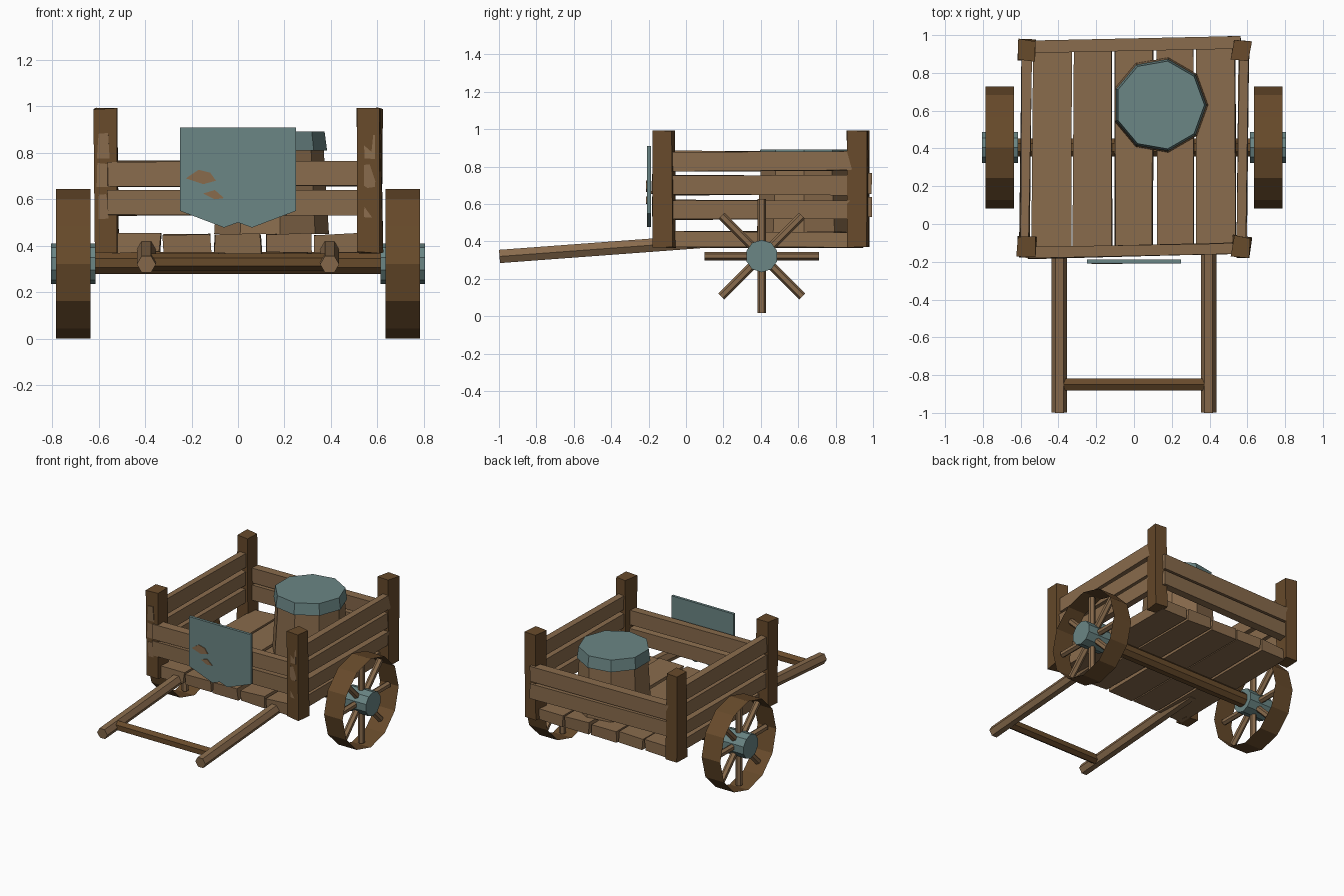
import bpy, bmesh, math, random
from mathutils import Vector, Matrix

if "Cube" in bpy.data.objects:
    bpy.data.objects.remove(bpy.data.objects["Cube"])

random.seed(4)


def material(name, rgb):
    m = bpy.data.materials.new(name)
    m.diffuse_color = (*rgb, 1)
    m.use_nodes = True
    m.node_tree.nodes["Principled BSDF"].inputs["Base Color"].default_value = m.diffuse_color
    return m


WOOD = material("light wood", (0.25, 0.148, 0.073))
DARK = material("dark wood", (0.137, 0.069, 0.024))
TEAL = material("teal metal", (0.145, 0.238, 0.234))


def finish(bm, name, mat):
    bmesh.ops.recalc_face_normals(bm, faces=bm.faces)
    me = bpy.data.meshes.new(name)
    bm.to_mesh(me)
    bm.free()
    me.materials.append(mat)
    ob = bpy.data.objects.new(name, me)
    bpy.context.collection.objects.link(ob)
    return ob


def box(name, loc, size, mat, rot=0.0, jitter=0.0, taper=1.0):
    """Box turned about z, with slightly uneven hand-cut corners."""
    bm = bmesh.new()
    bmesh.ops.create_cube(bm, size=1)
    for v in bm.verts:
        if v.co.z > 0:
            v.co.x *= taper
            v.co.y *= taper
        v.co = Vector(v.co[i] * size[i] + random.uniform(-jitter, jitter) for i in range(3))
    bm.transform(Matrix.Translation(loc) @ Matrix.Rotation(math.radians(rot), 4, 'Z'))
    return finish(bm, name, mat)


def rod(name, a, b, r1, r2, sides, mat, turn=0.0, caps=True):
    """Prism or cone frustum from point a to point b."""
    a, b = Vector(a), Vector(b)
    d = b - a
    bm = bmesh.new()
    bmesh.ops.create_cone(bm, cap_ends=caps, segments=sides, radius1=r1, radius2=r2, depth=d.length)
    bm.transform(Matrix.Translation((a + b) / 2) @ d.to_track_quat('Z', 'Y').to_matrix().to_4x4()
                 @ Matrix.Rotation(math.radians(turn), 4, 'Z'))
    return finish(bm, name, mat)


def plate(name, outline, y, thick, mat):
    """Thin upright plate from an x/z outline."""
    bm = bmesh.new()
    f = bm.faces.new([bm.verts.new((x, y, z)) for x, z in outline])
    ext = bmesh.ops.extrude_face_region(bm, geom=[f])
    for v in ext['geom']:
        if isinstance(v, bmesh.types.BMVert):
            v.co.y += thick
    return finish(bm, name, mat)


# floor planks
for i in range(5):
    box(f"floor_plank_{i + 1}", (-0.435 + 0.2175 * i, 0.4, 0.41), (0.203, 1.09, 0.08),
        WOOD, rot=random.uniform(-0.4, 0.4), jitter=0.006)

# corner posts
for sx in (-1, 1):
    for label, y in (("front", -0.12), ("back", 0.92)):
        side = "left" if sx < 0 else "right"
        box(f"{label}_{side}_post", (sx * 0.568, y, 0.68), (0.098, 0.112, 0.62),
            DARK, rot=-7 * (1 if sx > 0 else 0.6), jitter=0.005, taper=0.95)

# side boards: three on each side
for side, sx in (("left", -1), ("right", 1)):
    for i, z in enumerate((0.57, 0.70, 0.83)):
        box(f"{side}_board_{i + 1}", (sx * 0.574, 0.39, z), (0.05, 1.13, 0.103),
            WOOD, rot=-0.6, jitter=0.005)

# front and back boards: two on each end
for label, y in (("front", -0.142), ("back", 0.95)):
    for i, z in enumerate((0.585, 0.71)):
        box(f"{label}_board_{i + 1}", (0, y, z), (1.13, 0.06, 0.106), WOOD, rot=1.2, jitter=0.004)

# axle
rod("axle", (-0.63, 0.405, 0.325), (0.63, 0.405, 0.325), 0.052, 0.052, 8, DARK, turn=22.5)

# wheels: thin open rim, hub and eight spokes
for side, sx in (("left", -1), ("right", 1)):
    cy, cz = 0.405, 0.322
    rod(f"{side}_wheel_rim", (sx * 0.635, cy, cz), (sx * 0.785, cy, cz), 0.322, 0.322, 12, DARK, caps=False)
    rod(f"{side}_wheel_hub", (sx * 0.615, cy, cz), (sx * 0.805, cy, cz), 0.087, 0.087, 10, TEAL)
    for k in range(8):
        a = k * math.pi / 4
        c, s = math.cos(a), math.sin(a)
        rod(f"{side}_spoke_{k + 1}", (sx * 0.71, cy + 0.05 * c, cz + 0.05 * s),
            (sx * 0.71, cy + 0.305 * c, cz + 0.305 * s), 0.023, 0.023, 6, WOOD)

# pulling shafts and crossbar
for side, sx in (("left", -1), ("right", 1)):
    rod(f"{side}_shaft", (sx * 0.395, -0.997, 0.32), (sx * 0.395, 0.15, 0.405), 0.041, 0.041, 6, WOOD, turn=30)
rod("crossbar", (-0.38, -0.85, 0.33), (0.38, -0.85, 0.33), 0.036, 0.036, 6, DARK)

# barrel: nine-sided body flaring downwards, with a teal lid
rod("barrel_body", (0.137, 0.63, 0.45), (0.137, 0.63, 0.82), 0.255, 0.232, 9, WOOD, turn=90)
rod("barrel_lid", (0.137, 0.63, 0.81), (0.137, 0.63, 0.893), 0.247, 0.236, 9, TEAL, turn=90)

# front shield with two small wooden leaf inlays
plate("shield", [(-0.25, 0.91), (0.25, 0.91), (0.25, 0.55), (0.06, 0.478), (0.0, 0.50),
                 (-0.06, 0.478), (-0.25, 0.55)], -0.208, 0.02, TEAL)
plate("upper_leaf_inlay", [(-0.225, 0.69), (-0.17, 0.727), (-0.12, 0.715), (-0.095, 0.68),
                           (-0.15, 0.665)], -0.213, 0.006, WOOD)
plate("lower_leaf_inlay", [(-0.15, 0.625), (-0.10, 0.64), (-0.06, 0.605), (-0.10, 0.6)],
      -0.213, 0.006, WOOD)
